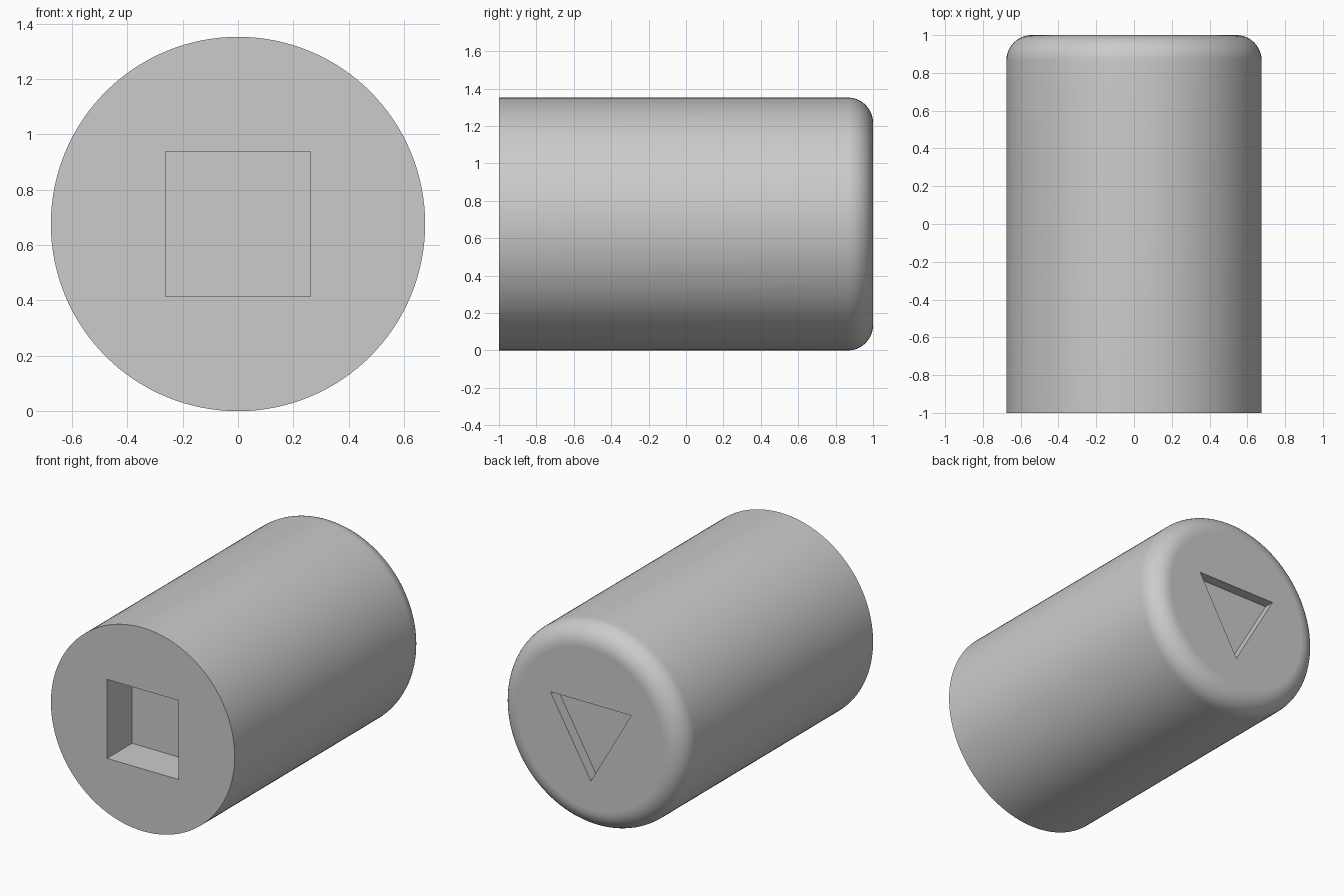
import bpy, bmesh, math
from mathutils import Matrix, Vector

if "Cube" in bpy.data.objects:
    bpy.data.objects.remove(bpy.data.objects["Cube"], do_unlink=True)

RADIUS = 0.676
FILLET = 0.135
SIDES = 128

grey = bpy.data.materials.new("light grey")
grey.use_nodes = True
colour = (0.6, 0.6, 0.6, 1)
grey.diffuse_color = colour
grey.node_tree.nodes["Principled BSDF"].inputs["Base Color"].default_value = colour


def prism(name, radius, sides, y_front, y_back, first_angle, fillet=0):
    """Regular prism lying along y, with an optional rounded back rim."""
    bm = bmesh.new()
    ring = []
    for i in range(sides):
        a = first_angle + math.tau * i / sides
        ring.append(bm.verts.new((radius * math.cos(a), y_front, RADIUS + radius * math.sin(a))))
    base = bm.faces.new(ring)
    end = bmesh.ops.extrude_face_region(bm, geom=[base], use_keep_orig=True)["geom"]
    moved = [g for g in end if isinstance(g, bmesh.types.BMVert)]
    bmesh.ops.translate(bm, verts=moved, vec=(0, y_back - y_front, 0))
    if fillet:
        rim = [e for e in bm.edges if all(v.co.y > y_back - 0.001 for v in e.verts)]
        bmesh.ops.bevel(bm, geom=rim, offset=fillet, segments=12, profile=0.5, affect='EDGES')
    bmesh.ops.recalc_face_normals(bm, faces=bm.faces)
    mesh = bpy.data.meshes.new(name)
    bm.to_mesh(mesh)
    bm.free()
    mesh.materials.append(grey)
    obj = bpy.data.objects.new(name, mesh)
    bpy.context.collection.objects.link(obj)
    return obj


# Round body with a filleted back end
body = prism("cylinder_body", RADIUS, SIDES, -1, 1, math.pi / 2, FILLET)

# Square socket in the front, shallow downward triangle in the back
socket = prism("square_socket_cutter", 0.2625 * math.sqrt(2), 4, -1.2, -1 + 0.2625, math.pi / 4)
triangle = prism("triangle_recess_cutter", 0.343, 3, 0.93, 1.2, -math.pi / 2)

bpy.context.view_layer.objects.active = body
for cutter in (socket, triangle):
    cutter.hide_render = True
    cut = body.modifiers.new(cutter.name, 'BOOLEAN')
    cut.operation = 'DIFFERENCE'
    cut.solver = 'EXACT'
    cut.object = cutter
    bpy.ops.object.modifier_apply(modifier=cut.name)
    bpy.data.objects.remove(cutter, do_unlink=True)

# Smooth sides and fillet, flat end faces
bpy.ops.object.select_all(action='DESELECT')
body.select_set(True)
bpy.ops.object.shade_smooth_by_angle(angle=math.radians(30))
for face in body.data.polygons:
    if abs(face.normal.y) > 0.999:
        face.use_smooth = False
